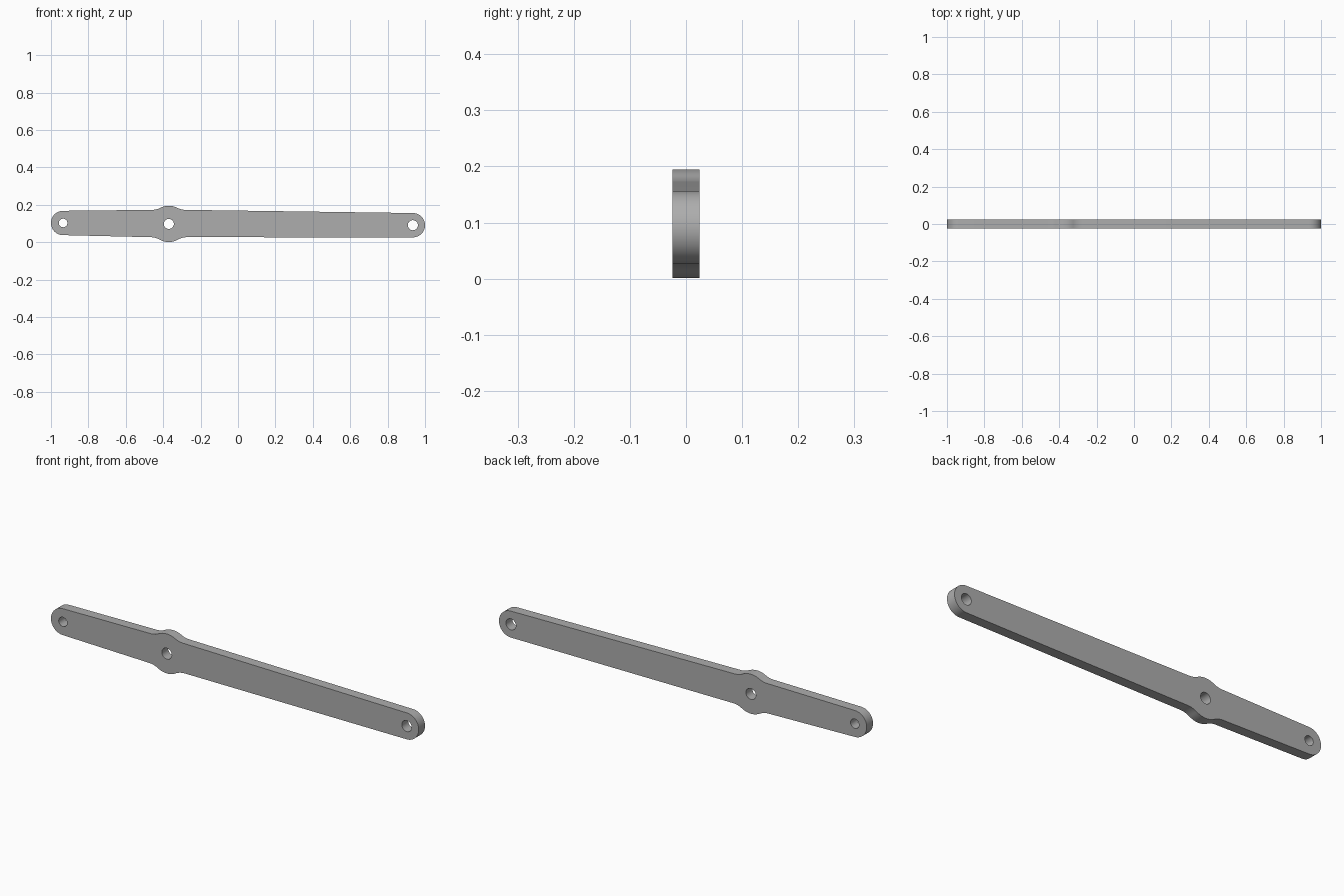
import bpy, bmesh
from math import sin, cos, asin, sqrt, radians, pi

if "Cube" in bpy.data.objects:
    bpy.data.objects.remove(bpy.data.objects["Cube"])

HALF = 0.0245                       # half thickness
LEFT, BOSS, RIGHT = (-0.935, 0.103), (-0.37, 0.098), (0.935, 0.091)
END_R, BOSS_R, FILLET_R = 0.065, 0.097, 0.1


def arc(centre, r, a0, a1, n):
    return [(centre[0] + r * cos(a0 + (a1 - a0) * i / n),
             centre[1] + r * sin(a0 + (a1 - a0) * i / n)) for i in range(n + 1)]


def bump(side, edge):
    """Swelling around the pivot: side -1 below, +1 above; listed left to right."""
    rise = edge + FILLET_R
    run = sqrt((BOSS_R + FILLET_R) ** 2 - rise ** 2)
    a = asin(run / (BOSS_R + FILLET_R))
    fillet = arc((-run, rise), FILLET_R, -pi / 2, -pi / 2 + a, 10)
    crown = arc((0, 0), BOSS_R, pi / 2 + a, pi / 2, 8)
    half = fillet + crown[1:]
    full = half + [(-x, z) for x, z in reversed(half[:-1])]
    return [(BOSS[0] + x, BOSS[1] + side * z) for x, z in full]


# Closed outline of the bar, then its three holes
outline = (arc(LEFT, END_R, pi / 2, 3 * pi / 2, 32) + bump(-1, 0.071)
           + arc(RIGHT, END_R, -pi / 2, pi / 2, 32) + bump(1, 0.075)[::-1])
loops = [outline] + [arc(c, r, 0, 2 * pi, 32)[:-1]
                     for c, r in ((LEFT, 0.023), (BOSS, 0.027), (RIGHT, 0.027))]

# Fill the plate and give it thickness
bm = bmesh.new()
for loop in loops:
    vs = [bm.verts.new((x, -HALF, z)) for x, z in loop]
    for i, v in enumerate(vs):
        bm.edges.new((vs[i - 1], v))
bmesh.ops.triangle_fill(bm, use_beauty=True, edges=bm.edges[:])
ext = bmesh.ops.extrude_face_region(bm, geom=bm.faces[:], use_keep_orig=True)
moved = [g for g in ext["geom"] if isinstance(g, bmesh.types.BMVert)]
bmesh.ops.translate(bm, verts=moved, vec=(0, 2 * HALF, 0))
bmesh.ops.recalc_face_normals(bm, faces=bm.faces[:])
mesh = bpy.data.meshes.new("link_bar")
bm.to_mesh(mesh)
bm.free()
bar = bpy.data.objects.new("link_bar", mesh)
bpy.context.collection.objects.link(bar)

# Plain grey metal
grey = bpy.data.materials.new("grey_metal")
grey.use_nodes = True
colour = (0.42, 0.42, 0.42, 1)
grey.diffuse_color = colour
grey.node_tree.nodes["Principled BSDF"].inputs["Base Color"].default_value = colour
mesh.materials.append(grey)

bpy.context.view_layer.objects.active = bar
bar.select_set(True)
bpy.ops.object.shade_smooth_by_angle(angle=radians(30))
